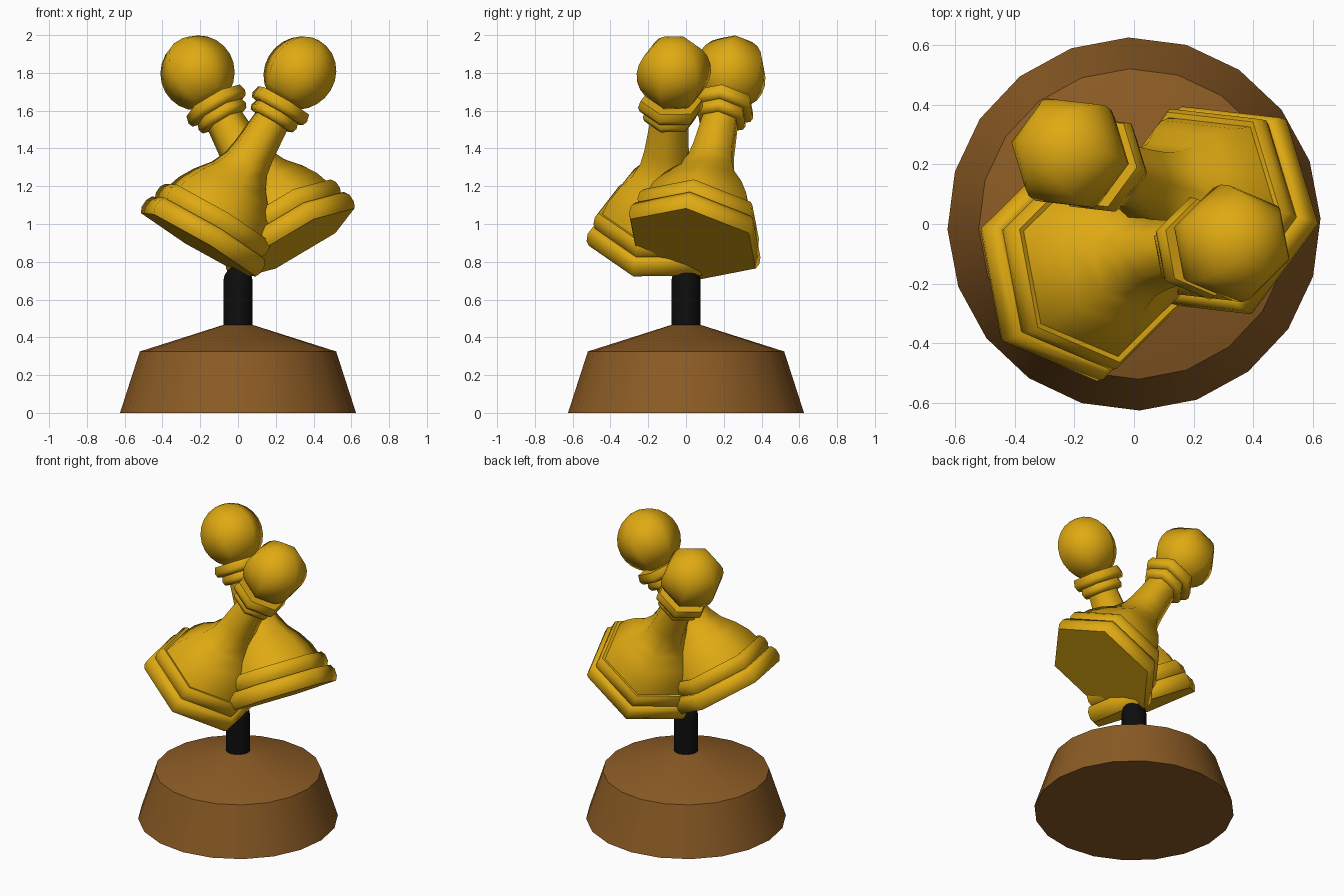
import bpy, bmesh, math
from mathutils import Vector, Matrix

if "Cube" in bpy.data.objects:
    bpy.data.objects.remove(bpy.data.objects["Cube"])


def material(name, color):
    m = bpy.data.materials.new(name)
    m.diffuse_color = (*color, 1)
    m.use_nodes = True
    m.node_tree.nodes["Principled BSDF"].inputs["Base Color"].default_value = m.diffuse_color
    return m


gold = material("gold", (0.74, 0.40, 0.006))
brown = material("wood brown", (0.26, 0.105, 0.018))
black = material("black", (0.004, 0.004, 0.004))


def lathe(name, profile, sides, mat, angle, matrix=Matrix.Identity(4)):
    """Revolve (radius, height) points about local z; end points on the axis close it."""
    bm = bmesh.new()
    rings = []
    for r, z in profile:
        if r < 1e-5:
            rings.append([bm.verts.new((0, 0, z))])
        else:
            rings.append([bm.verts.new((r * math.cos(math.tau * i / sides),
                                        r * math.sin(math.tau * i / sides), z))
                          for i in range(sides)])
    for a, b in zip(rings, rings[1:]):
        for i in range(sides):
            j = (i + 1) % sides
            quad = [a[i % len(a)], a[j % len(a)], b[j % len(b)], b[i % len(b)]]
            bm.faces.new(list(dict.fromkeys(quad)))
    bmesh.ops.recalc_face_normals(bm, faces=bm.faces[:])
    mesh = bpy.data.meshes.new(name)
    bm.to_mesh(mesh)
    bm.free()
    mesh.materials.append(mat)
    obj = bpy.data.objects.new(name, mesh)
    obj.matrix_world = matrix
    bpy.context.collection.objects.link(obj)
    bpy.ops.object.select_all(action='DESELECT')
    obj.select_set(True)
    bpy.context.view_layer.objects.active = obj
    bpy.ops.object.shade_smooth_by_angle(angle=math.radians(angle))
    return obj


def frame(base, head, corner):
    """Local frame with z from base to head and x towards one hexagon corner."""
    base = Vector(base)
    z = (Vector(head) - base).normalized()
    x = Vector(corner)
    x = (x - z * x.dot(z)).normalized()
    m = Matrix((x, z.cross(x), z)).transposed().to_4x4()
    m.translation = base
    return m


# Wooden plinth and black post
lathe("plinth", [(0, 0), (0.625, 0), (0.52, 0.325), (0.08, 0.465), (0, 0.465)],
      20, brown, 30, Matrix.Rotation(math.radians(1.7), 4, 'Z'))
dome = [(0.077 * math.cos(a), 0.70 + 0.077 * math.sin(a))
        for a in (math.radians(d) for d in (0, 22, 45, 67))]
lathe("post", [(0, 0.44), (0.077, 0.44)] + dome + [(0, 0.777)], 16, black, 35)

# Six-sided pawn: stepped foot, bell body, collars and ball head
body = [(0, 0), (0.37, 0), (0.385, 0.03), (0.383, 0.075), (0.365, 0.105), (0.345, 0.105),
        (0.357, 0.135), (0.353, 0.175), (0.335, 0.2), (0.315, 0.195),
        (0.29, 0.265), (0.24, 0.345), (0.175, 0.42), (0.135, 0.5), (0.12, 0.58),
        (0.103, 0.76), (0.135, 0.765), (0.145, 0.79), (0.135, 0.82),
        (0.165, 0.825), (0.175, 0.85), (0.165, 0.89), (0.09, 0.89)]
ball = [(0.2 * math.sin(a), 1.06 - 0.2 * math.cos(a))
        for a in (math.pi * k / 12 for k in range(2, 12))]
pawn = body + ball + [(0, 1.26)]

lathe("front_pawn", pawn, 6, gold, 65,
      frame((-0.21, -0.15, 0.89), (0.325, -0.065, 1.795), (-0.33, 0.14, 0.18)))
lathe("back_pawn", pawn, 6, gold, 65,
      frame((0.30, 0.037, 0.895), (-0.22, 0.24, 1.81), (0.31, -0.035, 0.19)))
